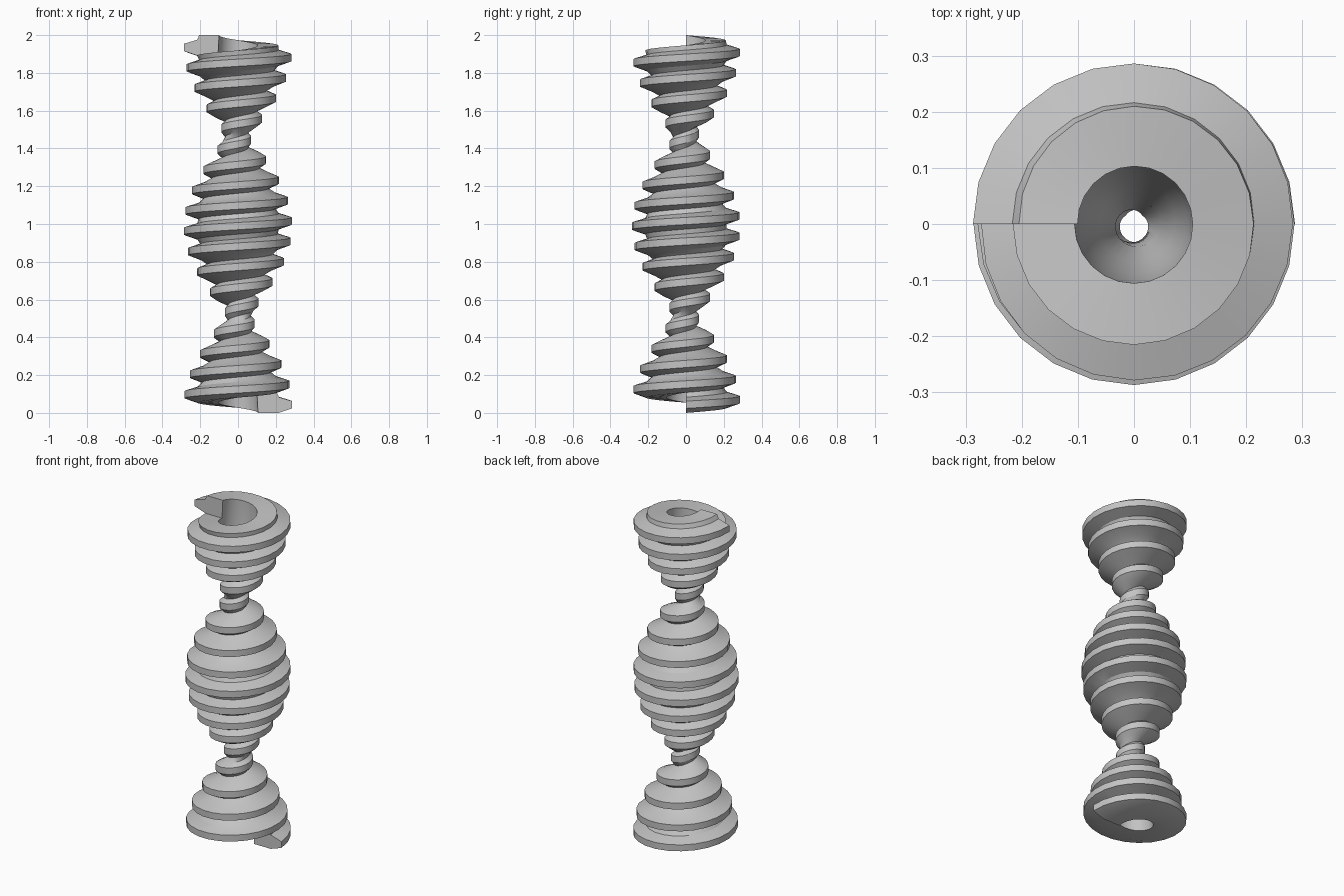
import bpy, bmesh, math

cube = bpy.data.objects.get("Cube")
if cube:
    bpy.data.objects.remove(cube, do_unlink=True)

STEPS = 24                    # segments per turn
TURNS = 17.5
PITCH = 2 / (TURNS + 1)
RINGS = int(STEPS * TURNS)
INNER, ROOT = 0.106, 0.216
# thread section: radius, height above the bottom of the turn
THREAD = [(0.287, 0.024), (0.287, 0.062), (0.217, 0.083)]


def swell(i):
    """Radial scale along the screw: wide at ends and middle, two narrow necks."""
    return 0.2 + 0.8 * abs(math.cos(math.tau * i / RINGS))


bm = bmesh.new()


def point(i, radius, height):
    a = math.tau * i / STEPS
    r = radius * swell(i)
    return bm.verts.new((r * math.cos(a), r * math.sin(a), PITCH * i / STEPS + height))


# helical rails: core edges run one turn further, so each turn sits on the last
inner = [point(i, INNER, 0) for i in range(RINGS + STEPS + 1)]
root = [point(i, ROOT, 0) for i in range(RINGS + STEPS + 1)]
thread = [[point(i, r, h) for r, h in THREAD] for i in range(RINGS + 1)]


def section(i):
    return [inner[i], root[i], *thread[i], root[i + STEPS], inner[i + STEPS]]


# thread flanks, core wall and bore
for i in range(RINGS):
    a, b = section(i), section(i + 1)
    for k in range(1, len(a)):
        if k == len(a) - 2:
            continue
        n = (k + 1) % len(a)
        bm.faces.new((a[k], b[k], b[n], a[n]))

# spiral underside and top
for start in (0, RINGS):
    for i in range(start, start + STEPS):
        bm.faces.new((inner[i], inner[i + 1], root[i + 1], root[i]))

# flat ends of the thread
bm.faces.new(section(0))
bm.faces.new(section(RINGS))
bmesh.ops.recalc_face_normals(bm, faces=bm.faces)

mesh = bpy.data.meshes.new("screw_column")
bm.to_mesh(mesh)
bm.free()
column = bpy.data.objects.new("screw_column", mesh)
bpy.context.collection.objects.link(column)

# plain grey
grey = bpy.data.materials.new("light_grey")
grey.use_nodes = True
colour = (0.55, 0.55, 0.55, 1)
grey.diffuse_color = colour
for node in grey.node_tree.nodes:
    if node.type == "BSDF_PRINCIPLED":
        node.inputs["Base Color"].default_value = colour
mesh.materials.append(grey)

bpy.ops.object.select_all(action="DESELECT")
column.select_set(True)
bpy.context.view_layer.objects.active = column
bpy.ops.object.shade_smooth_by_angle(angle=math.radians(25))
